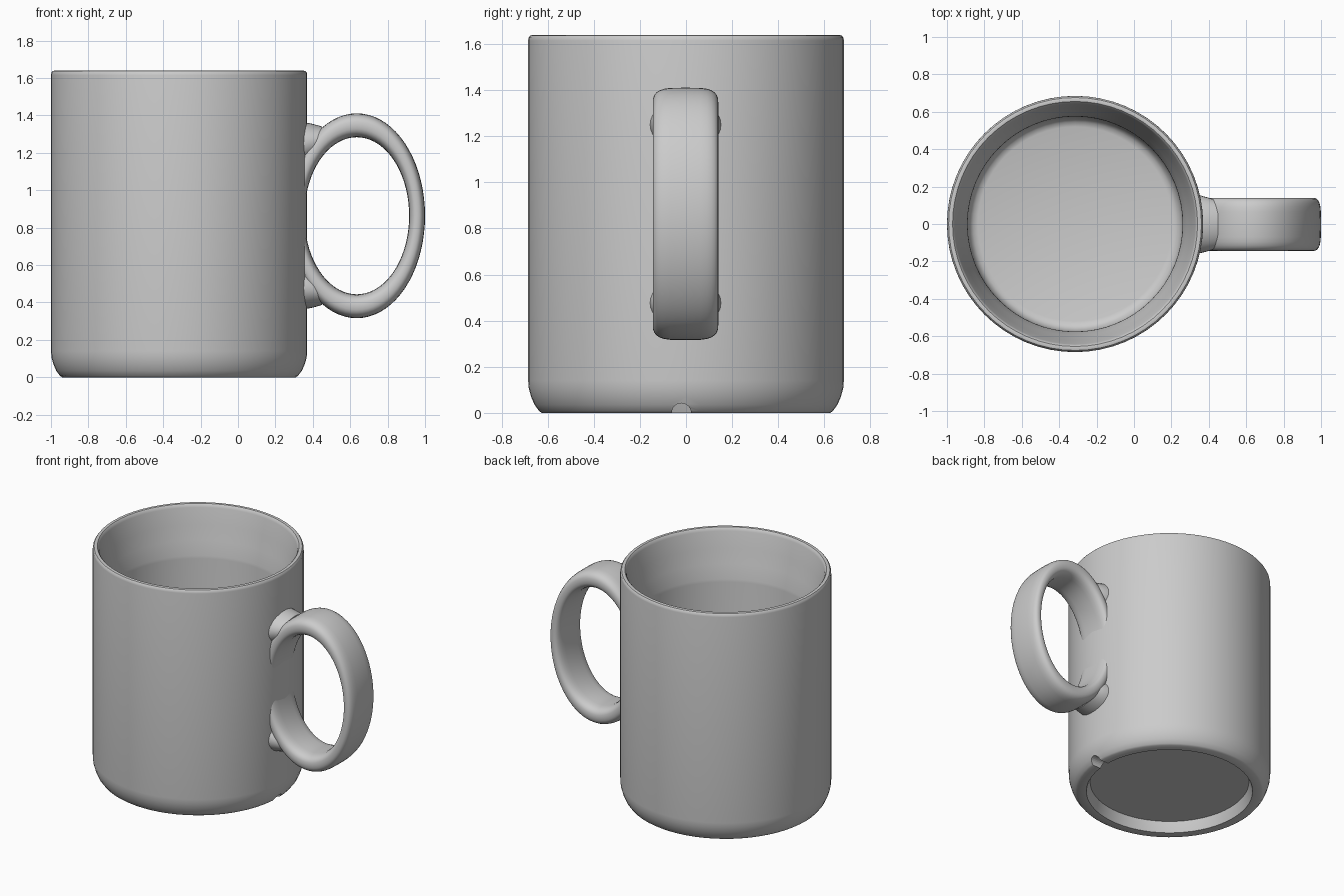
import bpy, bmesh, math
from math import sin, cos, pi, tau

if "Cube" in bpy.data.objects:
    bpy.data.objects.remove(bpy.data.objects["Cube"])

CX = -0.315    # mug axis
HZ = 0.8635    # handle mid height


def make_object(name, bm, angle=35):
    bmesh.ops.recalc_face_normals(bm, faces=bm.faces)
    me = bpy.data.meshes.new(name)
    bm.to_mesh(me)
    bm.free()
    ob = bpy.data.objects.new(name, me)
    bpy.context.collection.objects.link(ob)
    bpy.ops.object.select_all(action='DESELECT')
    ob.select_set(True)
    bpy.context.view_layer.objects.active = ob
    bpy.ops.object.shade_smooth_by_angle(angle=math.radians(angle))
    return ob


def loft(bm, rings, closed=False):
    """Skin a list of equally sized point rings."""
    vr = [[bm.verts.new(p) for p in r] for r in rings]
    n = len(vr[0])
    pairs = list(zip(vr, vr[1:])) + ([(vr[-1], vr[0])] if closed else [])
    for a, b in pairs:
        for i in range(n):
            j = (i + 1) % n
            bm.faces.new((a[i], a[j], b[j], b[i]))
    if not closed:
        bm.faces.new(vr[0])
        bm.faces.new(vr[-1])


# Mug body: lathe profile from the underside recess, up the outside, down the inside
profile = [(0.54, 0.075), (0.55, 0.04), (0.565, 0.0), (0.625, 0.0), (0.637, 0.008),
           (0.657, 0.035), (0.672, 0.07), (0.682, 0.105), (0.685, 0.14),
           (0.685, 1.615), (0.683, 1.628), (0.676, 1.637), (0.665, 1.64),
           (0.655, 1.638), (0.648, 1.63), (0.643, 1.615), (0.622, 1.5),
           (0.598, 1.4), (0.577, 1.3), (0.575, 1.28), (0.575, 0.23),
           (0.571, 0.2), (0.56, 0.175), (0.545, 0.158), (0.52, 0.15)]
N = 64
bm = bmesh.new()
loft(bm, [[(CX + r * cos(tau * i / N), r * sin(tau * i / N), z) for i in range(N)]
          for r, z in profile])
body = make_object("mug_body", bm)

# Drain notch in the foot ring under the handle
bpy.ops.mesh.primitive_cylinder_add(vertices=24, radius=0.042, depth=0.24,
                                    location=(0.31, -0.02, 0), rotation=(0, pi / 2, 0))
cutter = bpy.context.object
cutter.name = "notch_cutter"
cutter.hide_render = True
cutter.hide_viewport = True
cut = body.modifiers.new("notch", 'BOOLEAN')
cut.operation = 'DIFFERENCE'
cut.solver = 'EXACT'
cut.object = cutter

# Handle: flat rounded band swept round an upright ellipse
def spow(v, e):
    return math.copysign(abs(v) ** e, v)


M, S = 72, 28
rings = []
for i in range(M):
    t = tau * i / M
    ring = []
    for k in range(S):
        a = tau * k / S
        r = 0.3225 + 0.0425 * spow(cos(a), 0.8)
        y = -0.002 + 0.142 * spow(sin(a), 0.5)
        ring.append((0.635 + r * cos(t), y, HZ + 1.5 * r * sin(t)))
    rings.append(ring)
bm = bmesh.new()
loft(bm, rings, closed=True)
make_object("handle", bm, 50)

# Flared collars where the handle meets the body, mirrored about its middle
for side, name in ((1, "upper_collar"), (-1, "lower_collar")):
    rings = []
    for x, dz, hy, hz in ((0.32, 0.385, 0.157, 0.118), (0.36, 0.387, 0.153, 0.112),
                          (0.40, 0.393, 0.142, 0.098), (0.45, 0.405, 0.125, 0.072)):
        rings.append([(x, -0.002 + hy * cos(tau * k / 32),
                       HZ + side * (dz + hz * sin(tau * k / 32))) for k in range(32)])
    bm = bmesh.new()
    loft(bm, rings)
    make_object(name, bm)
